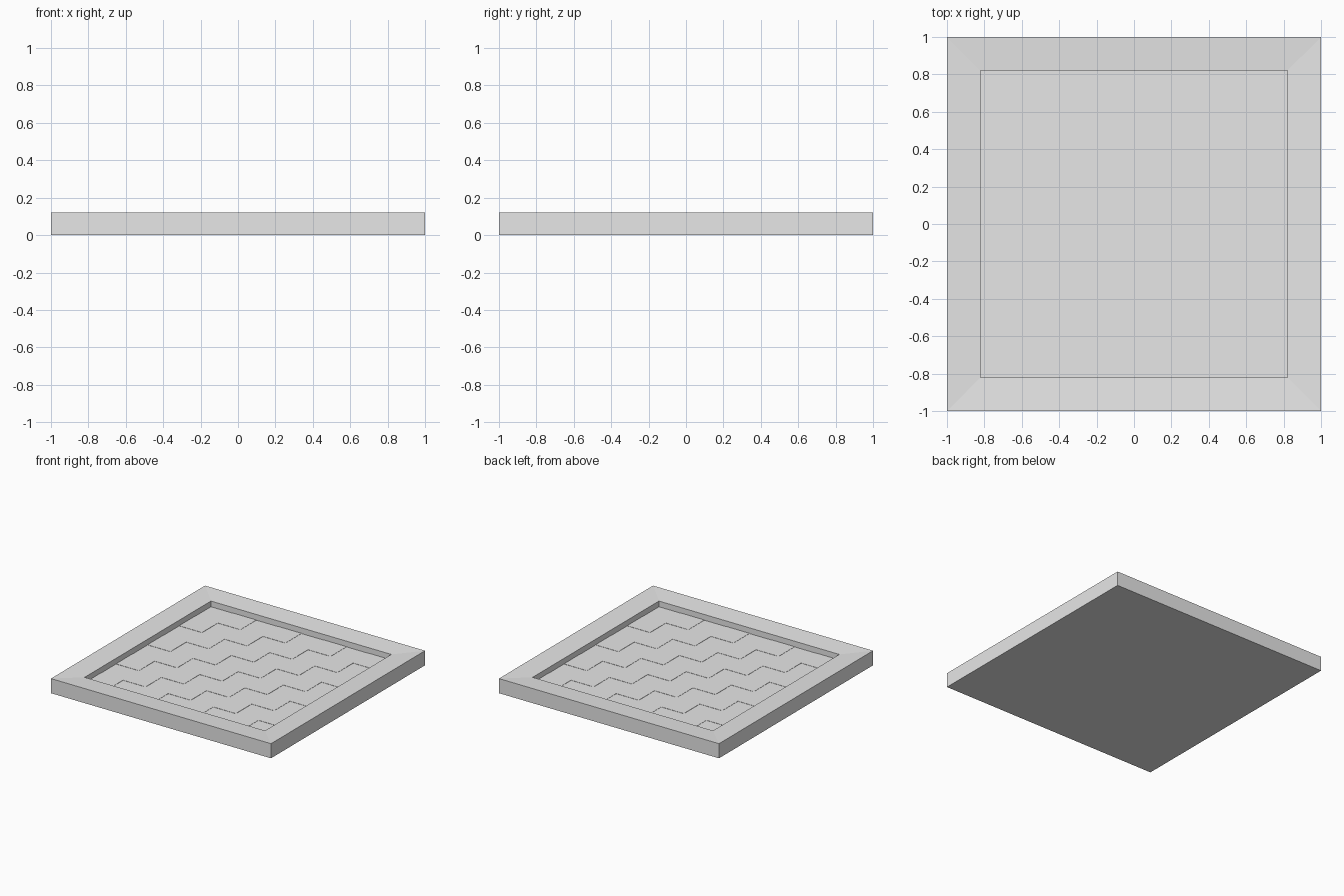
import bpy
import bmesh

cube = bpy.data.objects.get("Cube")
if cube:
    bpy.data.objects.remove(cube, do_unlink=True)

# Single flat colour
grey = bpy.data.materials.new("light_grey")
grey.use_nodes = True
colour = (0.8, 0.8, 0.8, 1)
grey.diffuse_color = colour
grey.node_tree.nodes["Principled BSDF"].inputs["Base Color"].default_value = colour

INNER = 0.82           # half width of the playing field
COUNT = 8
SIZE = 2 * INNER / COUNT
BED = 0.04             # level the tiles rest on


def add_object(name, bm):
    bmesh.ops.recalc_face_normals(bm, faces=bm.faces)
    mesh = bpy.data.meshes.new(name)
    bm.to_mesh(mesh)
    bm.free()
    mesh.materials.append(grey)
    obj = bpy.data.objects.new(name, mesh)
    bpy.context.collection.objects.link(obj)
    return obj


def square_ring(bm, half, z):
    corners = ((-1, -1), (1, -1), (1, 1), (-1, 1))
    return [bm.verts.new((x * half, y * half, z)) for x, y in corners]


# Tray with a rim that slopes gently inwards
bm = bmesh.new()
profile = [(1, 0), (1, 0.12), (INNER, 0.11), (INNER, BED)]
rings = [square_ring(bm, half, z) for half, z in profile]
for low, high in zip(rings, rings[1:]):
    for i in range(4):
        j = (i + 1) % 4
        bm.faces.new((low[i], low[j], high[j], high[i]))
bm.faces.new(rings[0][::-1])
bm.faces.new(rings[-1])
add_object("board_frame", bm)


# Checkered tiles: one set is slightly wider and prouder than the other
def add_tiles(name, parity, pad, top):
    bm = bmesh.new()
    for row in range(COUNT):
        for col in range(COUNT):
            if (row + col) % 2 != parity:
                continue
            x, y = (-INNER + (k + 0.5) * SIZE for k in (col, row))
            box = bmesh.ops.create_cube(bm, size=1)["verts"]
            bmesh.ops.scale(bm, verts=box, vec=(SIZE + 2 * pad, SIZE + 2 * pad, top - BED))
            bmesh.ops.translate(bm, verts=box, vec=(x, y, (top + BED) / 2))
    add_object(name, bm)


add_tiles("raised_tiles", 0, 0.003, 0.065)
add_tiles("flush_tiles", 1, 0, 0.063)
